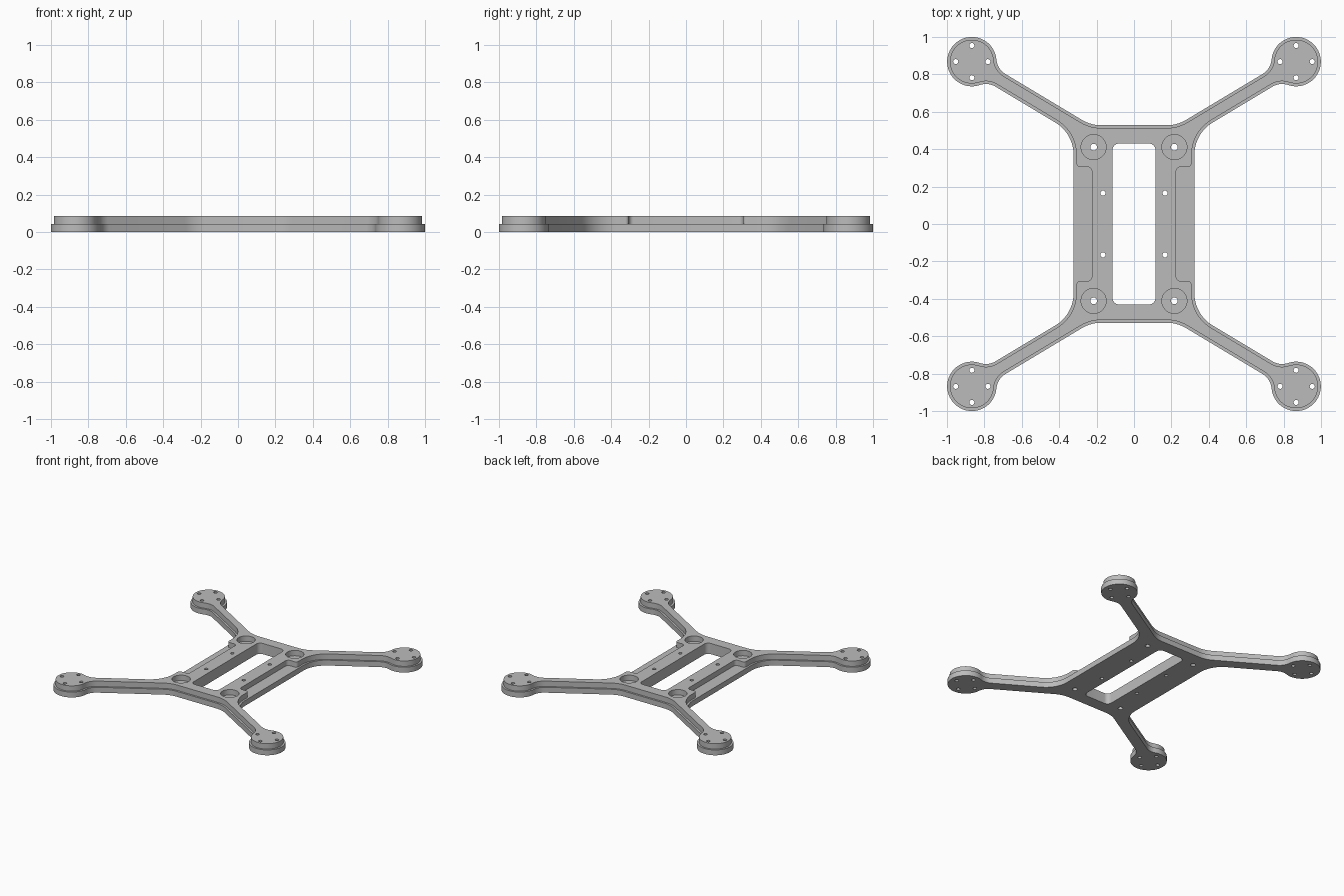
import bpy
import bmesh
from math import atan2, cos, sin, tan, tau, pi, sqrt
from mathutils import Vector

cube = bpy.data.objects.get("Cube")
if cube:
    bpy.data.objects.remove(cube)

LAYER = 0.043                      # thickness of each layer
PAD, PAD_R = Vector((0.867, 0.868)), 0.132
ARM = Vector((0.6, 0.36)).normalized()
UPPER_N = Vector((-ARM.y, ARM.x))  # normal of the arm's outer edge
LOWER_N = -UPPER_N
UPPER_P, LOWER_P = Vector((0.684, 0.8)), Vector((0.733, 0.73))
TOP, SIDE = 0.528, 0.323           # half size of the central body


def sweep(c, r, a, turn, n):
    return [c + r * Vector((cos(a + turn * i / n), sin(a + turn * i / n)))
            for i in range(n + 1)]


def short_arc(c, a, b, n=10):
    """Shorter arc around c from point a to point b."""
    start = atan2(a.y - c.y, a.x - c.x)
    turn = (atan2(b.y - c.y, b.x - c.x) - start + pi) % tau - pi
    return sweep(c, (a - c).length, start, turn, n)


def fillet(p, to_prev, to_next, r, n=10):
    """Rounded corner at p between two edge directions."""
    u, v = Vector(to_prev).normalized(), Vector(to_next).normalized()
    half = u.angle(v) / 2
    c = p + (u + v).normalized() * r / sin(half)
    t = r / tan(half)
    return short_arc(c, p + u * t, p + v * t, n)


def pad_blend(p, normal, d):
    """Tangent points and centre of the blend from arm edge to motor pad."""
    r = 0.1
    dist = (p - PAD).dot(normal) + r
    c = PAD + normal * dist - ARM * sqrt((PAD_R + r) ** 2 - dist ** 2)
    return c, c - normal * (r + d), PAD + (c - PAD).normalized() * (PAD_R - d)


def quarter_outline(d, notched):
    """Clockwise outline of one quarter, inset by d."""
    up, low = UPPER_P - UPPER_N * d, LOWER_P - LOWER_N * d
    slope = ARM.y / ARM.x
    # body edge into the arm
    y = TOP - d
    pts = fillet(Vector((up.x + (y - up.y) / slope, y)), (-1, 0), ARM, 0.2 + d)
    # motor pad with both blends
    c, on_arm, on_pad = pad_blend(UPPER_P, UPPER_N, d)
    pts += short_arc(c, on_arm, on_pad)
    c2, on_arm2, on_pad2 = pad_blend(LOWER_P, LOWER_N, d)
    a, b = (atan2(*(p - PAD).yx) for p in (on_pad, on_pad2))
    pts += sweep(PAD, PAD_R - d, a, -((a - b) % tau), 40)[1:-1]
    pts += short_arc(c2, on_pad2, on_arm2)
    # arm into the body side
    x = SIDE - d
    pts += fillet(Vector((x, low.y + (x - low.x) * slope)), ARM, (0, -1), 0.2 + d)
    if notched:
        pts += fillet(Vector((x, 0.305)), (0, 1), (-1, 0), 0.02, 6)
        pts += fillet(Vector((0.225, 0.305)), (1, 0), (0, -1), 0.025, 6)
    return pts


def mirror_four(q):
    """Close a quarter outline by mirroring it over both axes."""
    flip = lambda sx, sy: [Vector((p.x * sx, p.y * sy)) for p in q]
    return q + flip(1, -1)[::-1] + flip(-1, -1) + flip(-1, 1)[::-1]


def holes(x, y, r, n=20):
    return [sweep(Vector((x * sx, y * sy)), r, 0, tau, n)[:-1]
            for sx in (-1, 1) for sy in (-1, 1)]


def plate(name, loops, z, material):
    """Fill the outline minus its holes and extrude it."""
    bm = bmesh.new()
    edges = []
    for loop in loops:
        vs = [bm.verts.new((p.x, p.y, z)) for p in loop]
        edges += [bm.edges.new((vs[i - 1], vs[i])) for i in range(len(vs))]
    bmesh.ops.triangle_fill(bm, edges=edges, use_beauty=True, normal=(0, 0, 1))
    top = bmesh.ops.extrude_face_region(bm, geom=bm.faces[:])["geom"]
    bmesh.ops.translate(bm, vec=(0, 0, LAYER),
                        verts=[g for g in top if isinstance(g, bmesh.types.BMVert)])
    bmesh.ops.recalc_face_normals(bm, faces=bm.faces[:])
    mesh = bpy.data.meshes.new(name)
    bm.to_mesh(mesh)
    bm.free()
    mesh.materials.append(material)
    obj = bpy.data.objects.new(name, mesh)
    bpy.context.collection.objects.link(obj)
    bpy.ops.object.select_all(action="DESELECT")
    obj.select_set(True)
    bpy.context.view_layer.objects.active = obj
    bpy.ops.object.shade_smooth_by_angle(angle=0.6)


grey = bpy.data.materials.new("plain grey")
grey.use_nodes = True
grey.diffuse_color = (0.5, 0.5, 0.5, 1)
grey.node_tree.nodes["Principled BSDF"].inputs["Base Color"].default_value = (0.5, 0.5, 0.5, 1)

# central slot and through holes shared by both layers
slot = mirror_four(fillet(Vector((0.115, 0.43)), (-1, 0), (0, -1), 0.035, 8))
shared = [slot] + holes(0.166, 0.165, 0.0135)
for dx, dy in ((0.086, 0), (-0.086, 0), (0, 0.086), (0, -0.086)):
    shared += holes(PAD.x + dx, PAD.y + dy, 0.0135)

# lower layer has small screw holes, upper layer the wide recesses above them
plate("base_plate", [mirror_four(quarter_outline(0, False))] + shared
      + holes(0.216, 0.411, 0.018), 0, grey)
plate("raised_plate", [mirror_four(quarter_outline(0.015, True))] + shared
      + holes(0.216, 0.411, 0.067, 40), LAYER, grey)
